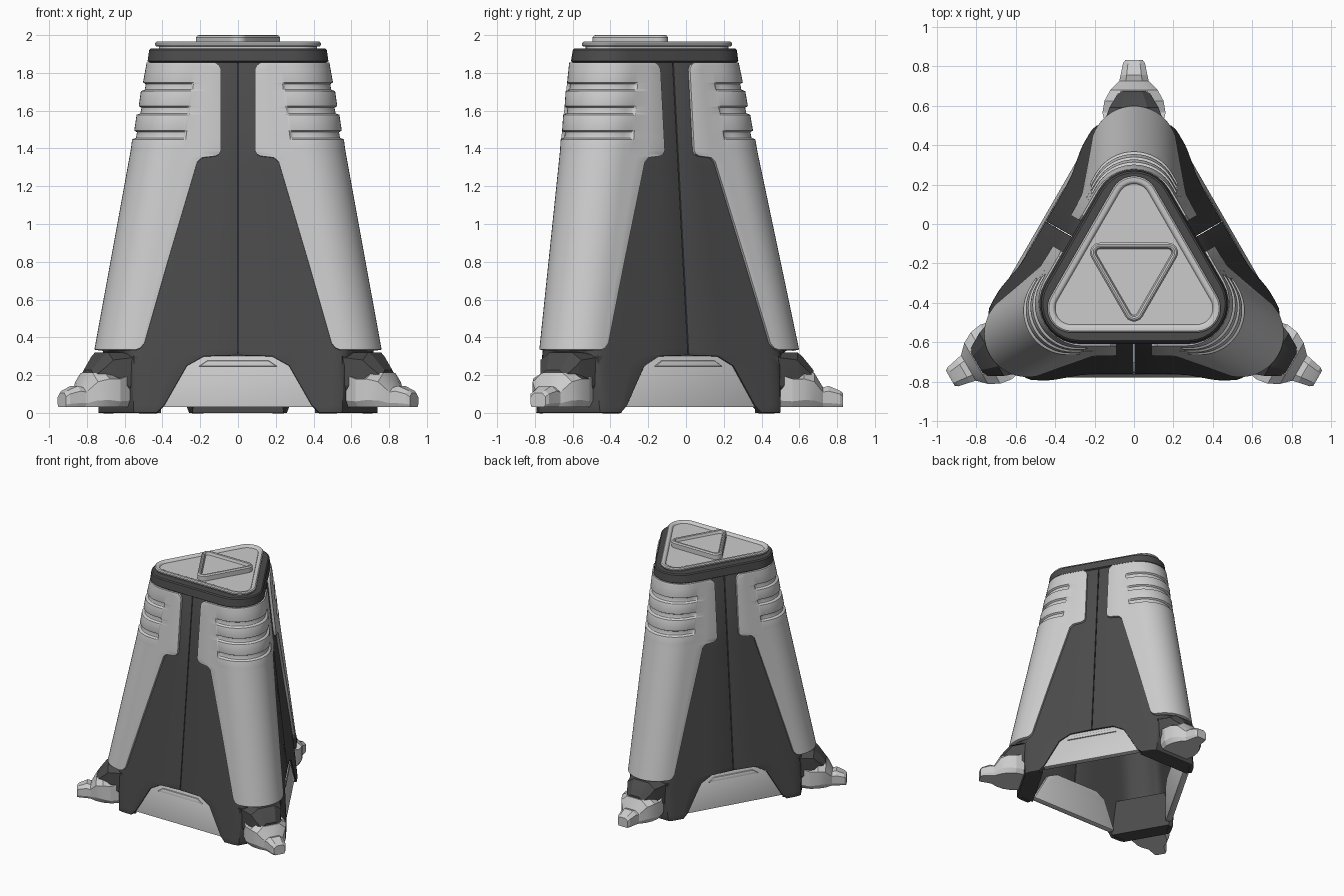
import bpy, bmesh
from math import sin, cos, pi, radians

if "Cube" in bpy.data.objects:
    bpy.data.objects.remove(bpy.data.objects["Cube"])

CY = -0.245                      # y of the three-fold axis
THREE = (0, 120, 240)


def grey(name, v):
    m = bpy.data.materials.new(name)
    m.diffuse_color = (v, v, v, 1)
    m.use_nodes = True
    m.node_tree.nodes["Principled BSDF"].inputs["Base Color"].default_value = m.diffuse_color
    return m


dark, light = grey("dark_grey", .07), grey("light_grey", .55)


def finish(name, me, mat=light, copies=(0,), thick=0, bevel=0, angle=35):
    """Apply thickness and bevel, set sharp edges, place rotated copies round the axis."""
    tmp = bpy.data.objects.new(name, me)
    bpy.context.collection.objects.link(tmp)
    if thick:
        m = tmp.modifiers.new("thick", 'SOLIDIFY')
        m.thickness, m.offset = thick, -1
    if bevel:
        m = tmp.modifiers.new("bevel", 'BEVEL')
        m.width, m.segments, m.limit_method, m.angle_limit = bevel, 2, 'ANGLE', radians(50)
    dg = bpy.context.evaluated_depsgraph_get()
    out = bpy.data.meshes.new_from_object(tmp.evaluated_get(dg))
    bpy.data.objects.remove(tmp)
    out.shade_smooth()
    out.set_sharp_from_angle(angle=radians(angle))
    out.materials.clear()
    out.materials.append(mat)
    for i, deg in enumerate(copies):
        ob = bpy.data.objects.new(name if len(copies) == 1 else f"{name}_{i + 1}", out)
        ob.location = (0, CY, 0)
        ob.rotation_euler = (0, 0, radians(deg))
        bpy.context.collection.objects.link(ob)


def loft(name, rings, **kw):
    """Closed solid through matching rings."""
    bm = bmesh.new()
    rows = [[bm.verts.new(p) for p in r] for r in rings]
    n = len(rows[0])
    for a, b in zip(rows, rows[1:]):
        for i in range(n):
            j = (i + 1) % n
            bm.faces.new((a[i], a[j], b[j], b[i]))
    bm.faces.new(rows[0])
    bm.faces.new(rows[-1])
    bmesh.ops.recalc_face_normals(bm, faces=bm.faces)
    me = bpy.data.meshes.new(name)
    bm.to_mesh(me)
    bm.free()
    finish(name, me, **kw)


def tri_ring(R, a, z, n=10):
    """Rounded triangle: R to the corner, a to the flat side."""
    d = 2 * (R - a)
    r = R - d
    pts = []
    for k in range(3):
        c = pi / 2 + k * 2 * pi / 3
        for i in range(n + 1):
            t = c - pi / 3 + i / n * 2 * pi / 3
            pts.append((d * cos(c) + r * cos(t), d * sin(c) + r * sin(t), z))
    return pts


def corner_panel(name, rows, **kw):
    """Sheet round one corner. rows: (z, edge distance from seam, R, a, groove depth, cut-off y)."""
    c30, s30 = cos(pi / 6), 0.5
    bm = bmesh.new()
    grid = []
    for z, edge, R, a, g, cut in rows:
        d = 2 * (R - a)
        r = R - d
        T = c30 * d
        half = []
        for f, w in ((0, 0), (.4, 0), (.76, 0), (.8, .7), (.85, 1), (1, 1)):
            s = edge + (T - edge) * f
            q = a - g * w
            half.append((q * c30 - s * s30, q * s30 + s * c30))
        for i in range(1, 9):
            t = pi / 6 + pi / 3 * i / 8
            half.append(((r - g) * cos(t), d + (r - g) * sin(t)))
        full = half + [(-x, y) for x, y in reversed(half[:-1])]
        grid.append([bm.verts.new((x, min(y, cut), z)) for x, y in full])
    for a, b in zip(grid, grid[1:]):
        for i in range(len(a) - 1):
            bm.faces.new((a[i], b[i], b[i + 1], a[i + 1]))
    me = bpy.data.meshes.new(name)
    bm.to_mesh(me)
    bm.free()
    finish(name, me, **kw)


def body_a(z):
    return .353 + (1.86 - z) * .105


# Dark body shell: three corner sections meeting at the seams, arched and cut off flat below
rows = []
for z, e in ((1.88, .002), (1.3, .002), (.8, .002), (.34, .002), (.305, .002),
             (.3, .18), (.25, .27), (.04, .39), (0, .43)):
    rows.append((z, e, min(.83, .487 + (1.86 - z) * .2), body_a(z), 0, 9 if z > .32 else .745))
corner_panel("body_shell", rows, mat=dark, copies=THREE, thick=.035, bevel=.004)

# Dark block closing each leg
loft("leg_block", [[(-.24, .61, z), (.24, .61, z), (.17, .735, z), (-.17, .735, z)]
                   for z in (0, .3)], mat=dark, copies=THREE)

# Light corner armour with three grooves near the top
prof = [(1.855, .12, 0), (1.84, .1, 0), (1.82, .09, 0)]
for g in (1.725, 1.6, 1.47):
    prof += [(g + .024, .09, 0), (g + .016, .09, .016), (g - .014, .09, .016), (g - .022, .09, -.003)]
prof += [(1.39, .09, 0), (1.37, .1, 0), (1.36, .12, 0), (1.352, .19, 0), (1.33, .215, 0),
         (.8, .372, 0), (.37, .495, 0), (.345, .515, 0), (.335, .54, 0)]
corner_panel("corner_armour", [(z, e, .525 + (1.85 - z) * .2105, .374 + (1.85 - z) * .104, g, 9)
                               for z, e, g in prof], copies=THREE, thick=.03, bevel=.006)

# Dark top collar
loft("top_collar", [tri_ring(R, a, z) for R, a, z in
                    ((.50, .345, 1.85), (.522, .364, 1.862), (.514, .354, 1.922), (.505, .345, 1.93))],
     mat=dark)

# Lid with raised rim, and the small reversed triangle on it
loft("lid", [tri_ring(.489 - o, .306 - o, z) for o, z in
             ((.02, 1.92), (.02, 1.941), (.006, 1.941), (0, 1.948), (0, 1.958), (.008, 1.965),
              (.026, 1.965), (.034, 1.961), (.04, 1.95))])
loft("lid_emblem_plate", [tri_ring(.25 - o, .15 - o, z, 6) for o, z in
                          ((0, 1.94), (0, 1.988), (.008, 1.998), (.016, 2.0), (.025, 1.996), (.032, 1.975))],
     copies=(180,))


# Light beams between the legs, with a small raised ledge
def face_prism(name, outline, front, back, **kw):
    loft(name, [[(x, -(body_a(z) + o), z) for x, z in outline] for o in (front, back)], **kw)


face_prism("base_beam", [(-.41, .03), (.41, .03), (.29, .26), (.2, .303), (-.2, .303), (-.29, .26)],
           -.01, -.06, copies=THREE, bevel=.006)
face_prism("beam_ledge", [(-.21, .245), (.21, .245), (.16, .278), (-.16, .278)],
           0, -.04, copies=THREE, bevel=.008)


# Feet and the dark ankles over them, lofted outward from each corner
def spoke(name, sections, **kw):
    loft(name, [[(-w * .85, y, z0), (-w, y, z0 + .2 * (z1 - z0)), (-w, y, zs), (-w * .55, y, z1),
                 (w * .55, y, z1), (w, y, zs), (w, y, z0 + .2 * (z1 - z0)), (w * .85, y, z0)]
                for y, w, z0, zs, z1 in sections], copies=THREE, angle=20, **kw)


spoke("foot", [(.745, .145, .03, .2, .205), (.81, .16, .03, .18, .185), (.87, .15, .03, .18, .22),
               (.925, .12, .03, .165, .21), (.97, .075, .03, .11, .135), (1.0, .068, .03, .115, .143),
               (1.06, .056, .03, .1, .118), (1.076, .045, .03, .085, .105)])
spoke("ankle", [(.68, .18, .1, .3, .322), (.835, .125, .1, .28, .32), (.86, .11, .1, .25, .3),
                (.92, .075, .1, .195, .226)], mat=dark)
